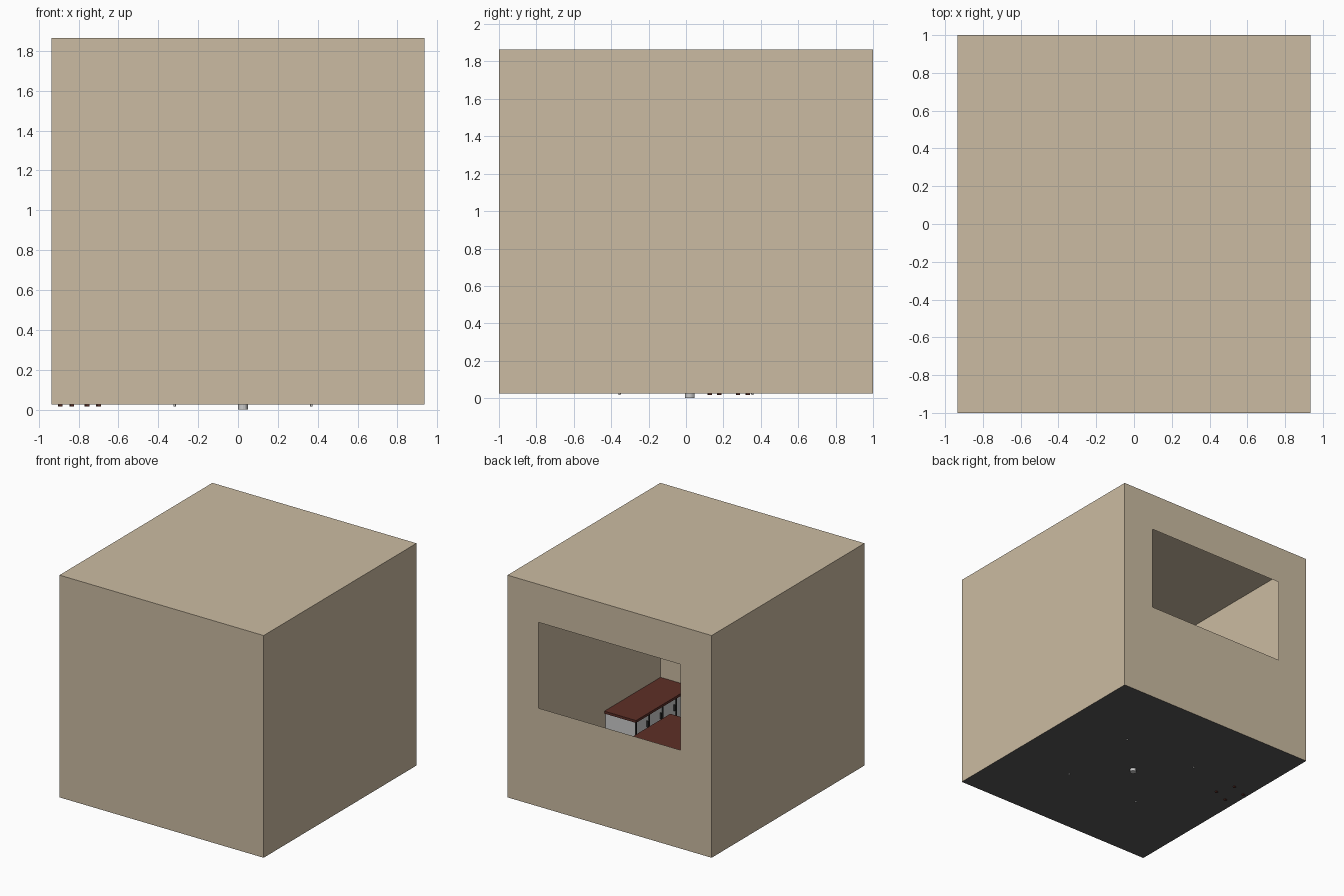
import bpy, bmesh, math
from mathutils import Matrix, Vector

if "Cube" in bpy.data.objects:
    bpy.data.objects.remove(bpy.data.objects["Cube"])

HX, HY, FLOOR, CEIL = 0.935, 1.0, 0.025, 1.865


def material(name, rgb):
    m = bpy.data.materials.new(name)
    m.diffuse_color = (*rgb, 1)
    m.use_nodes = True
    m.node_tree.nodes["Principled BSDF"].inputs["Base Color"].default_value = m.diffuse_color
    return m


PLASTER = material("plaster", (0.60, 0.50, 0.36))
REDWOOD = material("red_wood", (0.11, 0.028, 0.02))
FLOORING = material("dark_floor", (0.10, 0.10, 0.10))
BLACK = material("black_trim", (0.03, 0.03, 0.03))


def finish(name, bm, mat=None):
    me = bpy.data.meshes.new(name)
    bm.to_mesh(me)
    bm.free()
    ob = bpy.data.objects.new(name, me)
    bpy.context.collection.objects.link(ob)
    if mat:
        me.materials.append(mat)
    return ob


def box(name, lo, hi, mat=None, xf=Matrix()):
    lo, hi = Vector(lo), Vector(hi)
    bm = bmesh.new()
    bmesh.ops.create_cube(bm, size=1, matrix=xf @ Matrix.Translation((lo + hi) / 2)
                          @ Matrix.Diagonal((*(hi - lo), 1)))
    return finish(name, bm, mat)


def rod(name, x, y, z0, z1, r0, r1, mat=None, sides=12):
    bm = bmesh.new()
    bmesh.ops.create_cone(bm, cap_ends=True, segments=sides, radius1=r0, radius2=r1,
                          depth=z1 - z0, matrix=Matrix.Translation((x, y, (z0 + z1) / 2)))
    ob = finish(name, bm, mat)
    bpy.context.view_layer.objects.active = ob
    ob.select_set(True)
    bpy.ops.object.shade_smooth_by_angle()
    ob.select_set(False)
    return ob


# Room shell: thin walls and ceiling, window opening in the back wall
bm = bmesh.new()
base = [bm.verts.new((x, y, FLOOR)) for x, y in ((-HX, HY), (-HX, -HY), (HX, -HY), (HX, HY))]
top = [bm.verts.new((v.co.x, v.co.y, CEIL)) for v in base]
for i in range(3):
    bm.faces.new((base[i], base[i + 1], top[i + 1], top[i]))
bm.faces.new(top)
outer = [base[3], base[0], top[0], top[3]]
inner = [bm.verts.new((x, HY, z)) for x, z in
         ((0.65, 0.84), (-0.65, 0.84), (-0.65, 1.55), (0.65, 1.55))]
for i in range(4):
    j = (i + 1) % 4
    bm.faces.new((outer[i], outer[j], inner[j], inner[i]))
finish("room_walls", bm, PLASTER)

# Floor
bm = bmesh.new()
bmesh.ops.create_grid(bm, x_segments=1, y_segments=1, size=1,
                      matrix=Matrix.Translation((0, 0, FLOOR)) @ Matrix.Diagonal((HX, HY, 1, 1)))
bmesh.ops.reverse_faces(bm, faces=bm.faces[:])
finish("room_floor", bm, FLOORING)


# Cabinets: built along local x, back at y = 0, doors toward -y
def cabinet(name, xf, length, doors, depth=0.29, height=0.257):
    z0 = FLOOR + 0.001
    zt = height - 0.02
    box(name + "_body", (0.015, -depth + 0.015, z0), (length - 0.015, 0, zt), None, xf)
    box(name + "_top", (0, -depth, zt), (length, 0, height), REDWOOD, xf)
    step = (length - 0.03) / doors
    for i in range(doors + 1):
        x = 0.015 + i * step
        box(f"{name}_post_{i}", (x - 0.006, -depth + 0.008, z0),
            (x + 0.006, -depth + 0.016, zt), BLACK, xf)
        if i < doors:
            box(f"{name}_handle_{i}", (x + step * 0.8, -depth, 0.14),
                (x + step * 0.85, -depth + 0.016, 0.19), BLACK, xf)


for n, (a, b, d) in enumerate(((-0.93, -0.225, 4), (-0.2, 0.25, 2), (0.275, 0.93, 4))):
    cabinet(f"back_cabinet_{n}", Matrix.Translation((a, HY - 0.005, 0)), b - a, d)
cabinet("side_cabinet", Matrix.Translation((HX - 0.003, -0.263, 0))
        @ Matrix.Rotation(-math.pi / 2, 4, 'Z'), 0.735, 4)

# Table with a central column and four slim tapered legs
CX = 0.025
box("table_top", (CX - 0.385, -0.38, 0.31), (CX + 0.385, 0.38, 0.33), REDWOOD)
rod("table_column", CX, 0.02, 0.0, 0.31, 0.026, 0.026)
for sx in (-1, 1):
    for sy in (-1, 1):
        rod(f"table_leg_{sx}_{sy}", CX + sx * 0.343, sy * 0.355, 0.016, 0.31, 0.006, 0.012)

# Chair standing askew by the left wall
chair = Matrix.Translation((-0.796, 0.228, 0)) @ Matrix.Rotation(math.radians(20.9), 4, 'Z')
for sx in (-1, 1):
    for sy in (-1, 1):
        x, y = sx * 0.072, sy * 0.081
        box(f"chair_leg_{sx}_{sy}", (x - 0.009, y - 0.009, 0.016),
            (x + 0.009, y + 0.009, 0.38 if sx < 0 else 0.19), REDWOOD, chair)
box("chair_seat", (-0.085, -0.095, 0.19), (0.085, 0.095, 0.205), REDWOOD, chair)
for i, z in enumerate((0.27, 0.34)):
    box(f"chair_back_slat_{i}", (-0.077, -0.08, z), (-0.067, 0.08, z + 0.035), REDWOOD, chair)
